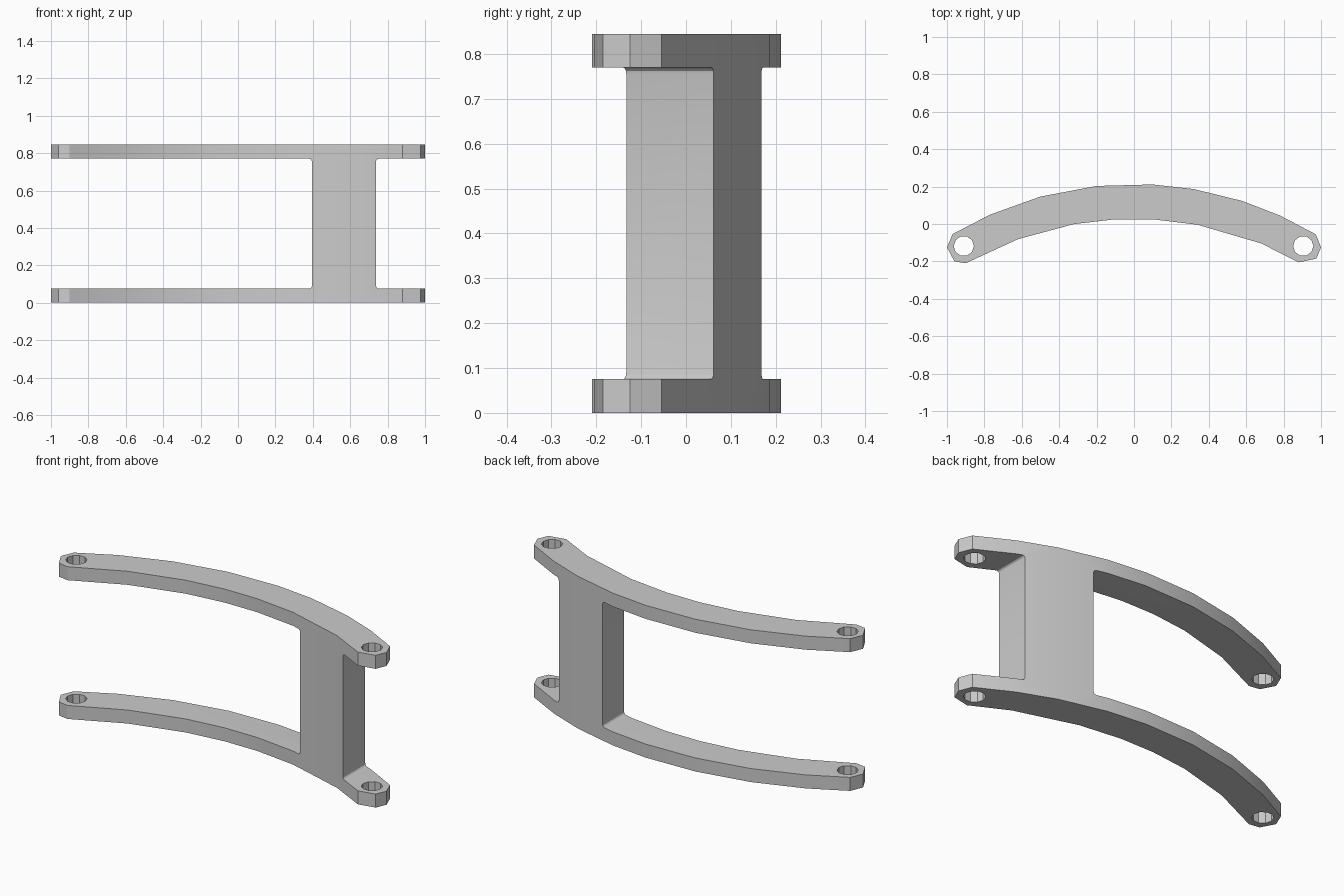
import bpy, bmesh, math
from mathutils import Vector

old = bpy.data.objects.get("Cube")
if old:
    bpy.data.objects.remove(old, do_unlink=True)

HEIGHT, ARM = 0.845, 0.075          # overall height, arm thickness
WEB_L, WEB_R = 0.395, 0.738         # sides of the upright web
FILLET = 0.015

grey = bpy.data.materials.new("light grey")
grey.use_nodes = True
colour = (0.6, 0.6, 0.6, 1)
grey.diffuse_color = colour
grey.node_tree.nodes["Principled BSDF"].inputs["Base Color"].default_value = colour


def prism(name, points, offset):
    """Extrude a closed loop of 3D points by a vector."""
    bm = bmesh.new()
    face = bm.faces.new([bm.verts.new(p) for p in points])
    new = bmesh.ops.extrude_face_region(bm, geom=[face])["geom"]
    moved = [v for v in new if isinstance(v, bmesh.types.BMVert)]
    bmesh.ops.translate(bm, verts=moved, vec=Vector(offset))
    bmesh.ops.recalc_face_normals(bm, faces=bm.faces)
    mesh = bpy.data.meshes.new(name)
    bm.to_mesh(mesh)
    bm.free()
    mesh.materials.append(grey)
    obj = bpy.data.objects.new(name, mesh)
    bpy.context.collection.objects.link(obj)
    return obj


def arc(xs, top, radius):
    return [(x, top - radius + math.sqrt(radius ** 2 - x * x), 0) for x in xs]


# Curved plan outline with rounded ends
outer = arc((-0.97, -0.77, -0.5, -0.2, 0.1, 0.32, 0.58, 0.78, 0.972), 0.214, 1.89)
inner = arc((0.68, 0.34, 0.1, -0.1, -0.32, -0.62), 0.028, 1.82)
right_end = [(1, -0.125, 0), (0.975, -0.185, 0), (0.88, -0.205, 0)]
left_end = [(-0.9, -0.21, 0), (-0.96, -0.2, 0), (-1, -0.125, 0)]
bracket = prism("curved_bracket", outer + right_end + inner + left_end, (0, 0, HEIGHT))


# Open windows either side of the web, with filleted inner corners
def window(name, web_x, far_x):
    side = 1 if far_x > web_x else -1
    points = [(far_x, -0.5, ARM), (far_x, -0.5, HEIGHT - ARM)]
    for z, up in ((HEIGHT - ARM, 1), (ARM, -1)):
        corner = []
        for i in range(4):
            a = math.radians(30 * i)
            corner.append((web_x + side * FILLET * (1 - math.sin(a)), -0.5,
                           z - up * FILLET * (1 - math.cos(a))))
        points += corner if up > 0 else corner[::-1]
    return prism(name, points, (0, 1, 0))


# Pin holes through both arms
def hole(name, x, y=-0.118, radius=0.054, sides=10):
    loop = [(x + radius * math.cos(math.tau * i / sides),
             y + radius * math.sin(math.tau * i / sides), -0.1) for i in range(sides)]
    return prism(name, loop, (0, 0, HEIGHT + 0.2))


cutters = [window("long_window_cutter", WEB_L, -1.3),
           window("short_window_cutter", WEB_R, 1.3),
           hole("right_hole_cutter", -0.91),
           hole("left_hole_cutter", 0.905)]

bpy.ops.object.select_all(action="DESELECT")
bpy.context.view_layer.objects.active = bracket
bracket.select_set(True)
for cutter in cutters:
    mod = bracket.modifiers.new("cut", "BOOLEAN")
    mod.operation = "DIFFERENCE"
    mod.solver = "EXACT"
    mod.object = cutter
    bpy.ops.object.modifier_apply(modifier=mod.name)
    bpy.data.objects.remove(cutter, do_unlink=True)

bpy.ops.object.shade_smooth_by_angle(angle=math.radians(25))
